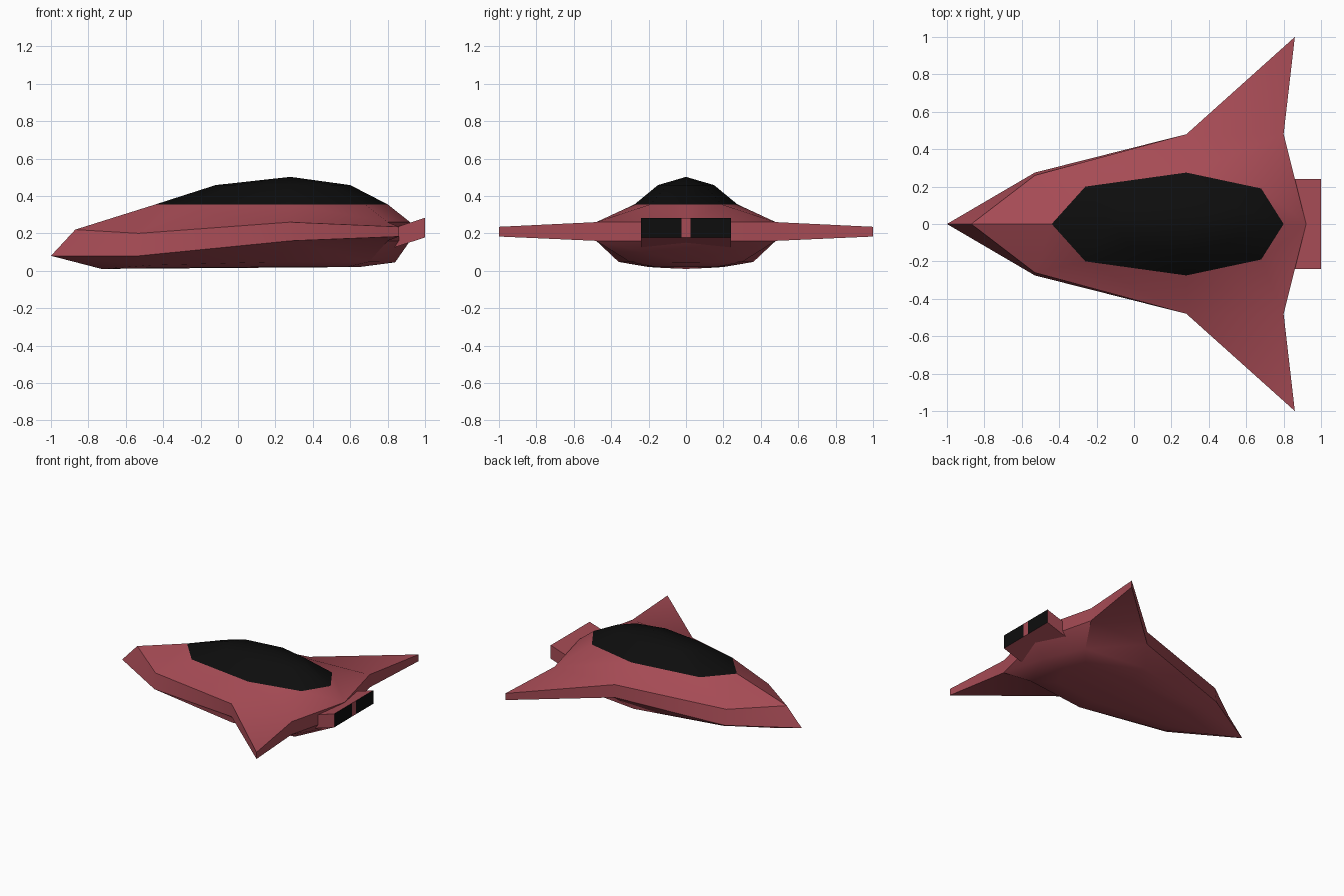
import bpy, bmesh, math

cube = bpy.data.objects.get("Cube")
if cube:
    bpy.data.objects.remove(cube, do_unlink=True)


def material(name, colour):
    mat = bpy.data.materials.new(name)
    mat.use_nodes = True
    mat.diffuse_color = colour
    mat.node_tree.nodes["Principled BSDF"].inputs["Base Color"].default_value = colour
    return mat


red = material("dusty_red", (0.38, 0.07, 0.09, 1))
black = material("black", (0.004, 0.004, 0.004, 1))


def finish(name, bm, mats, mirror=True, angle=40):
    """Turn a bmesh into a shaded object, mirrored across the centre line."""
    bmesh.ops.recalc_face_normals(bm, faces=bm.faces)
    mesh = bpy.data.meshes.new(name)
    bm.to_mesh(mesh)
    bm.free()
    for mat in mats:
        mesh.materials.append(mat)
    obj = bpy.data.objects.new(name, mesh)
    bpy.context.collection.objects.link(obj)
    bpy.ops.object.select_all(action="DESELECT")
    obj.select_set(True)
    bpy.context.view_layer.objects.active = obj
    if mirror:
        mod = obj.modifiers.new("mirror", "MIRROR")
        mod.use_axis = (False, True, False)
        mod.use_clip = True
        bpy.ops.object.modifier_apply(modifier=mod.name)
    bpy.ops.object.shade_smooth_by_angle(angle=math.radians(angle))
    return obj


def bridge(bm, top, bottom, skip=()):
    """Join two half outlines that run from bow to stern."""
    for i in range(len(top) - 1):
        if i not in skip:
            bm.faces.new((top[i], top[i + 1], bottom[i + 1], bottom[i]))


# Half outlines from bow to stern: bow, cheek, front wing root, rear wing root, stern
sill = [(-0.44, 0, 0.355), (-0.26, 0.2, 0.355), (0.28, 0.275, 0.355),
        (0.68, 0.19, 0.355), (0.8, 0, 0.355)]
shoulder = [(-0.87, 0, 0.22), (-0.53, 0.26, 0.2), (0.28, 0.48, 0.26),
            (0.8, 0.48, 0.26), (0.92, 0, 0.26)]
waist = [(-1, 0, 0.08), (-0.53, 0.275, 0.08), (0.28, 0.48, 0.16),
         (0.8, 0.48, 0.16), (0.92, 0, 0.16)]
bilge = [(-0.73, 0, 0.01), (-0.46, 0.2, 0.03), (0.2, 0.36, 0.047),
         (0.7, 0.3, 0.047), (0.84, 0, 0.045)]
keel = [(-0.73, 0, 0.01), (-0.4, 0.12, 0.015), (0.2, 0.2, 0.02),
        (0.58, 0.16, 0.02), (0.65, 0, 0.02)]

# Hull with wings
bm = bmesh.new()
rings = [[bm.verts.new(p) for p in ring] for ring in (sill, shoulder, waist, bilge, keel)]
for level in range(4):
    bridge(bm, rings[level], rings[level + 1], skip=(2,) if level == 1 else ())
bm.faces.new(rings[4])
upper, lower = rings[1], rings[2]
tip_top = bm.verts.new((0.86, 1, 0.235))
tip_low = bm.verts.new((0.86, 1, 0.183))
bm.faces.new((upper[2], tip_top, upper[3]))
bm.faces.new((lower[2], lower[3], tip_low))
bm.faces.new((upper[2], lower[2], tip_low, tip_top))
bm.faces.new((upper[3], tip_top, tip_low, lower[3]))
bmesh.ops.remove_doubles(bm, verts=bm.verts, dist=0.001)
finish("hull_and_wings", bm, [red])

# Canopy dome
dome = [(-0.12, 0, 0.458), (-0.02, 0.11, 0.458), (0.28, 0.15, 0.458),
        (0.5, 0.1, 0.458), (0.6, 0, 0.458)]
bm = bmesh.new()
base = [bm.verts.new(p) for p in sill]
ring = [bm.verts.new(p) for p in dome]
bridge(bm, ring, base)
apex = bm.verts.new((0.28, 0, 0.502))
for a, b in zip(ring, ring[1:]):
    bm.faces.new((a, b, apex))
finish("canopy", bm, [black])

# Engine block flaring to the stern, with two dark exhausts
bm = bmesh.new()
bmesh.ops.create_cube(bm, size=1)
for v in bm.verts:
    aft = v.co.x > 0
    high = v.co.z > 0
    v.co.x = 1 if aft else 0.82
    v.co.y *= 0.48
    v.co.z = (0.283 if high else 0.178) if aft else (0.225 if high else 0.12)
for y in (-0.025, 0.025):
    bmesh.ops.bisect_plane(bm, geom=bm.verts[:] + bm.edges[:] + bm.faces[:],
                           plane_co=(0, y, 0), plane_no=(0, 1, 0))
for f in bm.faces:
    centre = f.calc_center_median()
    if centre.x > 0.99 and abs(centre.y) > 0.03:
        f.material_index = 1
finish("engine_block", bm, [red, black], mirror=False, angle=30)
